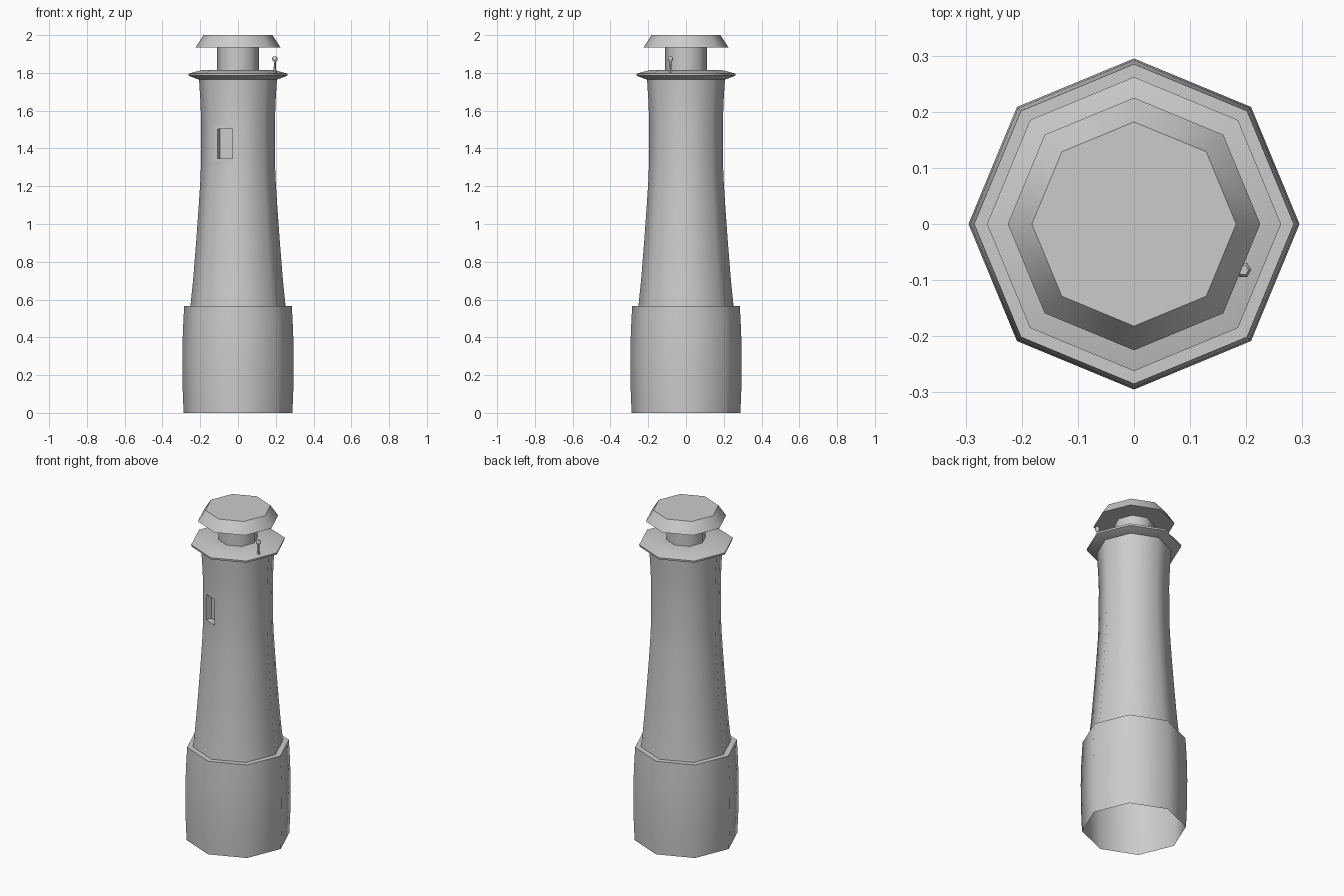
import bpy, bmesh, math
from mathutils import Vector

cube = bpy.data.objects.get("Cube")
if cube:
    bpy.data.objects.remove(cube, do_unlink=True)

stone = bpy.data.materials.new("grey_stone")
stone.use_nodes = True
GREY = (0.6, 0.6, 0.6, 1)
stone.diffuse_color = GREY
stone.node_tree.nodes["Principled BSDF"].inputs["Base Color"].default_value = GREY


def turned(name, profile, sides=8, center=(0, 0), cap_bottom=False, cap_top=False, recess=None):
    """Sweep a (radius, height) profile round the z axis."""
    bm = bmesh.new()
    rings = []
    for r, z in profile:
        angles = [math.tau * i / sides for i in range(sides)]
        rings.append([bm.verts.new((center[0] + r * math.cos(a), center[1] + r * math.sin(a), z))
                      for a in angles])
    for low, high in zip(rings, rings[1:]):
        for i in range(sides):
            j = (i + 1) % sides
            bm.faces.new((low[i], low[j], high[j], high[i]))
    if cap_bottom:
        bm.faces.new(rings[0][::-1])
    if cap_top:
        bm.faces.new(rings[-1])
    if recess:
        recess(bm)
    mesh = bpy.data.meshes.new(name)
    bm.to_mesh(mesh)
    bm.free()
    mesh.materials.append(stone)
    obj = bpy.data.objects.new(name, mesh)
    bpy.context.collection.objects.link(obj)
    bpy.ops.object.select_all(action='DESELECT')
    obj.select_set(True)
    bpy.context.view_layer.objects.active = obj
    bpy.ops.object.shade_smooth_by_angle(angle=math.radians(50))
    return obj


def window_recess(bm):
    """Sink a narrow window into the front right wall panel."""
    bm.normal_update()
    target = Vector((-0.07, -0.18, 1.425))
    panel = min(bm.faces, key=lambda f: (f.calc_center_median() - target).length)
    bmesh.ops.inset_individual(bm, faces=[panel], thickness=0.045)
    inward = panel.normal * -0.035
    pane = bmesh.ops.extrude_discrete_faces(bm, faces=[panel])["faces"][0]
    bmesh.ops.translate(bm, vec=inward, verts=pane.verts)


# Plinth, open below, with a ledge on top
turned("base", [(0.288, 0), (0.294, 0.15), (0.295, 0.3), (0.292, 0.43),
                (0.285, 0.565), (0.25, 0.565)])

# Tapering tower with one window
turned("tower", [(0.252, 0.565), (0.238, 0.7), (0.222, 0.9), (0.209, 1.08), (0.2, 1.22),
                 (0.196, 1.315), (0.195, 1.535), (0.199, 1.65), (0.207, 1.775)],
       recess=window_recess)

# Gallery deck
turned("gallery", [(0.2, 1.765), (0.212, 1.766), (0.261, 1.785), (0.262, 1.796),
                   (0.19, 1.815), (0.1, 1.815)])

# Lantern room and roof
turned("lantern", [(0.11, 1.812), (0.11, 1.94)])
turned("roof", [(0.225, 1.935), (0.182, 2.0)], cap_bottom=True, cap_top=True)

# Single railing post on the deck
turned("railing_post", [(0.011, 1.795), (0.006, 1.825), (0.005, 1.858), (0.014, 1.868),
                        (0.014, 1.88), (0.009, 1.886)],
       sides=6, center=(0.195, -0.082), cap_top=True)
